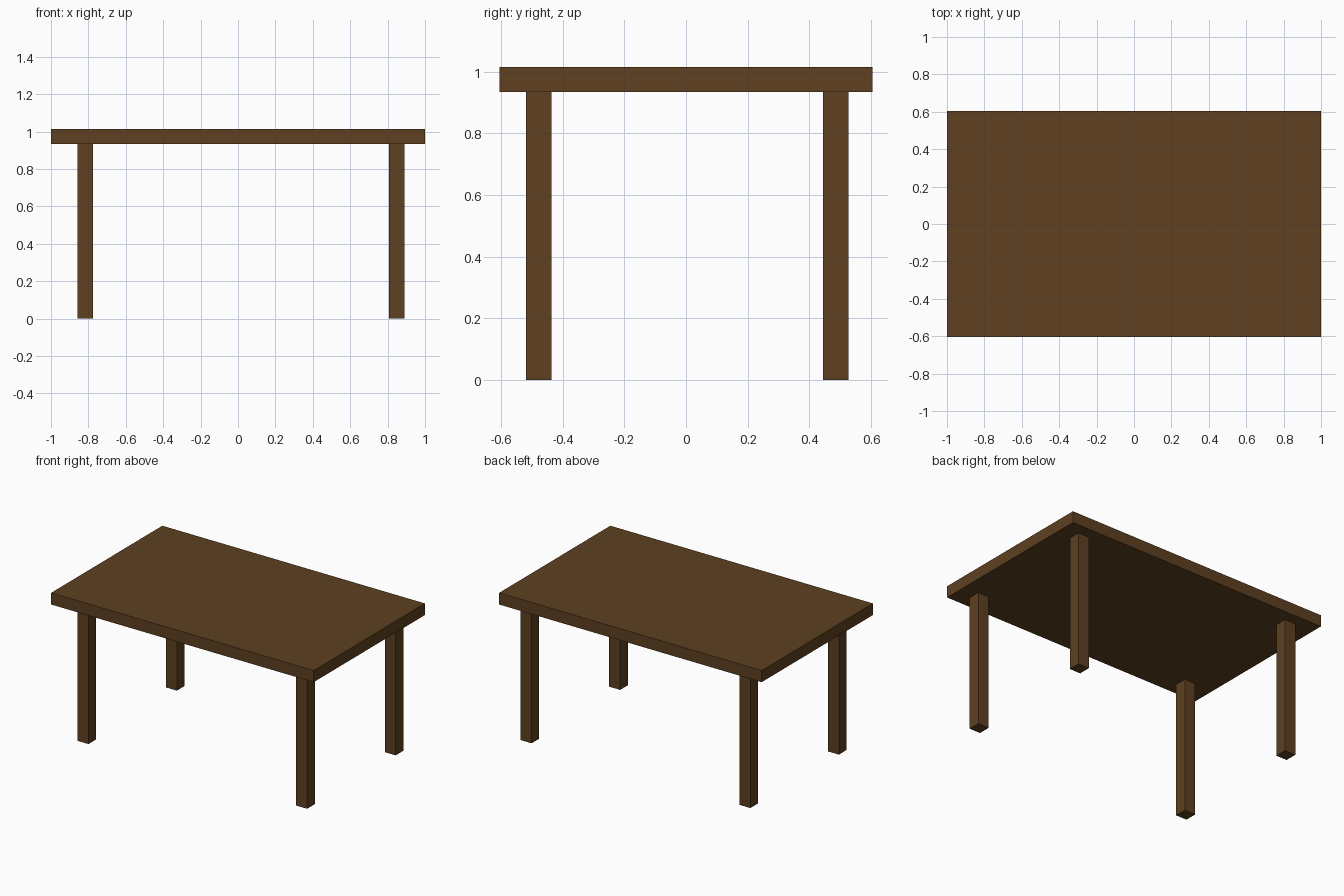
import bpy

if "Cube" in bpy.data.objects:
    bpy.data.objects.remove(bpy.data.objects["Cube"])

# One brown wood for the whole table
wood = bpy.data.materials.new("brown wood")
wood.diffuse_color = (0.112, 0.051, 0.015, 1.0)
wood.use_nodes = True
wood.node_tree.nodes["Principled BSDF"].inputs["Base Color"].default_value = wood.diffuse_color


def box(name, lo, hi):
    """Box spanning two opposite corners."""
    bpy.ops.mesh.primitive_cube_add(size=1, location=[(a + b) / 2 for a, b in zip(lo, hi)])
    obj = bpy.context.object
    obj.name = name
    obj.scale = [b - a for a, b in zip(lo, hi)]
    bpy.ops.object.transform_apply(location=False, rotation=False, scale=True)
    obj.data.materials.append(wood)
    return obj


UNDERSIDE, TOP = 0.934, 1.014
LEG = 0.083

# Tabletop slab
box("tabletop", (-1.0, -0.605, UNDERSIDE), (1.0, 0.605, TOP))

# Four square legs, set slightly off centre
for side, x in (("left", -0.859), ("right", 0.807)):
    for end, y in (("front", -0.519), ("back", 0.444)):
        box(f"{end}_{side}_leg", (x, y, 0), (x + LEG, y + LEG, UNDERSIDE))
